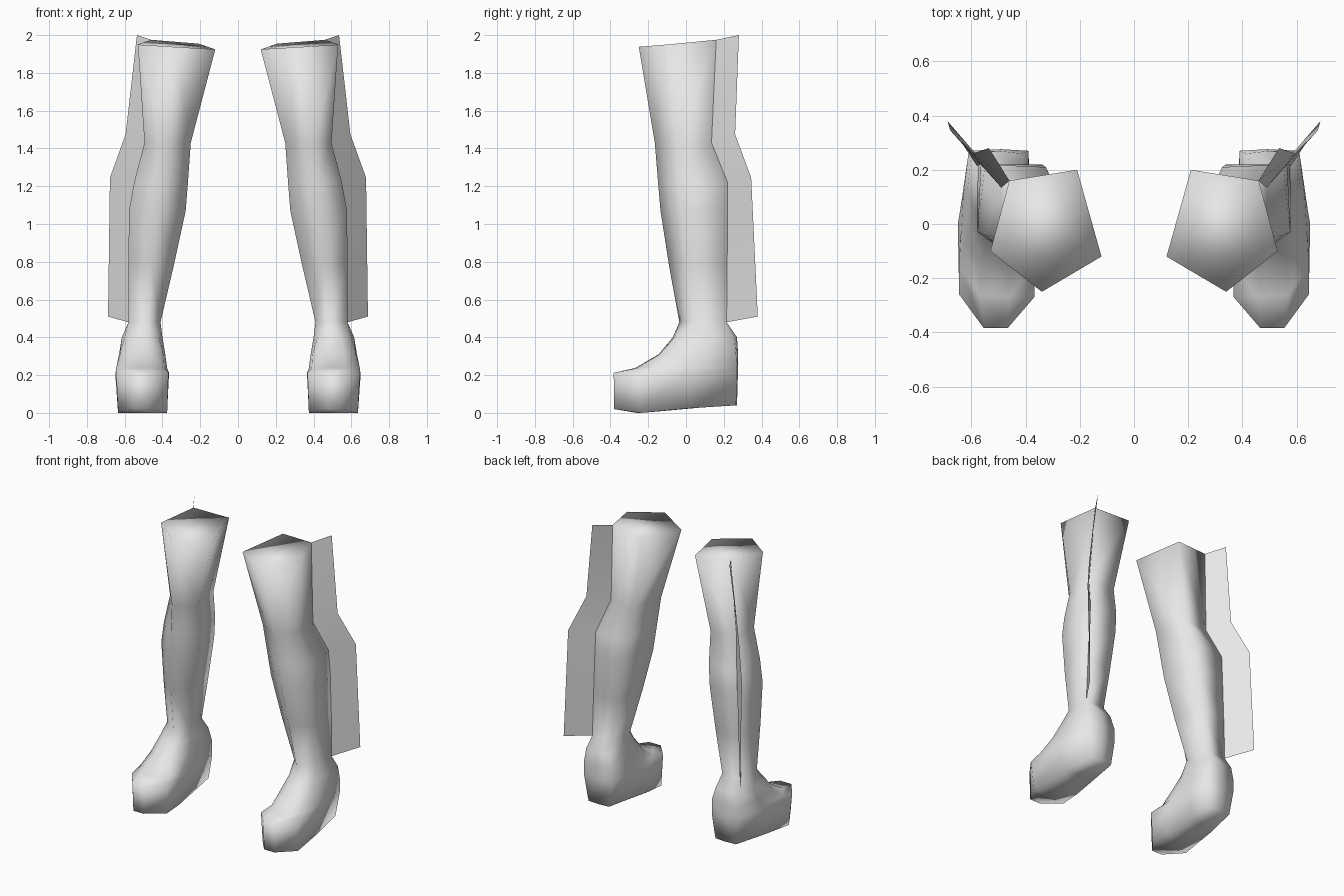
import bpy, bmesh

cube = bpy.data.objects.get("Cube")
if cube:
    bpy.data.objects.remove(cube, do_unlink=True)

# Single plain grey material
grey = bpy.data.materials.new("light_grey")
grey.use_nodes = True
colour = (0.8, 0.8, 0.8, 1.0)
grey.diffuse_color = colour
bsdf = next(n for n in grey.node_tree.nodes if n.type == 'BSDF_PRINCIPLED')
bsdf.inputs["Base Color"].default_value = colour
bsdf.inputs["Roughness"].default_value = 0.8

# Five-sided shin rings, top to ankle: back inner, back outer, outer, front, inner
TOP_Z = [1.955, 1.975, 1.95, 1.938, 1.925]
LEG = [
    (TOP_Z, [(.21, .20), (.46, .16), (.53, -.10), (.34, -.25), (.12, -.12)]),
    (1.43, [(.30, .155), (.49, .135), (.495, -.05), (.40, -.165), (.25, -.08)]),
    (1.22, [(.325, .21), (.55, .22), (.55, -.04), (.42, -.148), (.265, -.05)]),
    (1.07, [(.34, .22), (.565, .22), (.577, -.03), (.43, -.135), (.277, -.03)]),
    (0.78, [(.385, .22), (.575, .218), (.58, .0), (.46, -.09), (.34, .0)]),
    (0.48, [(.43, .21), (.58, .215), (.58, .04), (.48, -.035), (.41, .04)]),
]

# Ten-sided foot rings, ankle to sole, starting at the inner heel
FOOT = [
    (0.40, [(.415, .26), (.50, .27), (.60, .255), (.615, .12), (.60, -.01),
            (.55, -.06), (.47, -.07), (.42, -.03), (.40, .05), (.40, .15)]),
    (0.31, [(.39, .27), (.49, .276), (.61, .265), (.63, .10), (.625, -.07),
            (.56, -.14), (.46, -.145), (.395, -.09), (.385, .0), (.385, .13)]),
    (0.237, [(.39, .27), (.49, .276), (.605, .27), (.64, .06), (.645, -.16),
             (.57, -.26), (.46, -.27), (.39, -.18), (.375, -.08), (.38, .11)]),
    (0.212, [(.39, .27), (.49, .275), (.605, .27), (.65, .0), (.645, -.26),
             (.555, -.383), (.465, -.383), (.368, -.27), (.365, -.12), (.38, .10)]),
    ([.04, .04, .04, .025, .0, .02, .02, .0, .01, .03],
     [(.415, .265), (.49, .27), (.575, .265), (.615, .03), (.635, -.24),
      (.55, -.38), (.47, -.38), (.375, -.26), (.375, -.12), (.395, .10)]),
]

# Fin outline: inner edge on the back outer corner of the shin, then outer edge
FIN = [((.46, .16, 1.975), (.535, .28, 2.0)),
       ((.49, .135, 1.43), (.595, .26, 1.475)),
       ((.55, .22, 1.22), (.678, .345, 1.245)),
       ((.58, .215, .48), (.688, .38, .51))]


def make_object(name, bm):
    mesh = bpy.data.meshes.new(name)
    bm.to_mesh(mesh)
    bm.free()
    mesh.materials.append(grey)
    obj = bpy.data.objects.new(name, mesh)
    bpy.context.collection.objects.link(obj)
    return obj


def add_ring(bm, z, points, side):
    zs = z if isinstance(z, list) else [z] * len(points)
    return [bm.verts.new((side * x, y, h)) for (x, y), h in zip(points, zs)]


def bridge(bm, a, b):
    # Joins two rings; the second may have a whole multiple of the first's sides
    k = len(b) // len(a)
    for i in range(len(a)):
        lower = [b[(i * k + j) % len(b)] for j in range(k, -1, -1)]
        bm.faces.new([a[i], a[(i + 1) % len(a)]] + lower)


def build_boot(name, side):
    bm = bmesh.new()
    rings = [add_ring(bm, z, pts, side) for z, pts in LEG + FOOT]
    for a, b in zip(rings, rings[1:]):
        bridge(bm, a, b)
    bm.faces.new(rings[0])    # top cap
    bm.faces.new(rings[-1])   # sole
    bmesh.ops.recalc_face_normals(bm, faces=bm.faces[:])
    for f in bm.faces:
        f.smooth = True
    bmesh.ops.triangulate(bm, faces=[f for f in bm.faces if len(f.verts) > 4])
    return make_object(name + "_boot", bm)


def build_fin(name, side):
    bm = bmesh.new()
    rows = [[bm.verts.new((side * x, y, z)) for x, y, z in pair] for pair in FIN]
    for (a, b), (c, d) in zip(rows, rows[1:]):
        bm.faces.new((a, b, d, c) if side > 0 else (a, c, d, b))
    for f in bm.faces:
        f.smooth = True
    return make_object(name + "_back_fin", bm)


for name, side in (("left", 1), ("right", -1)):
    build_boot(name, side)
    build_fin(name, side)
